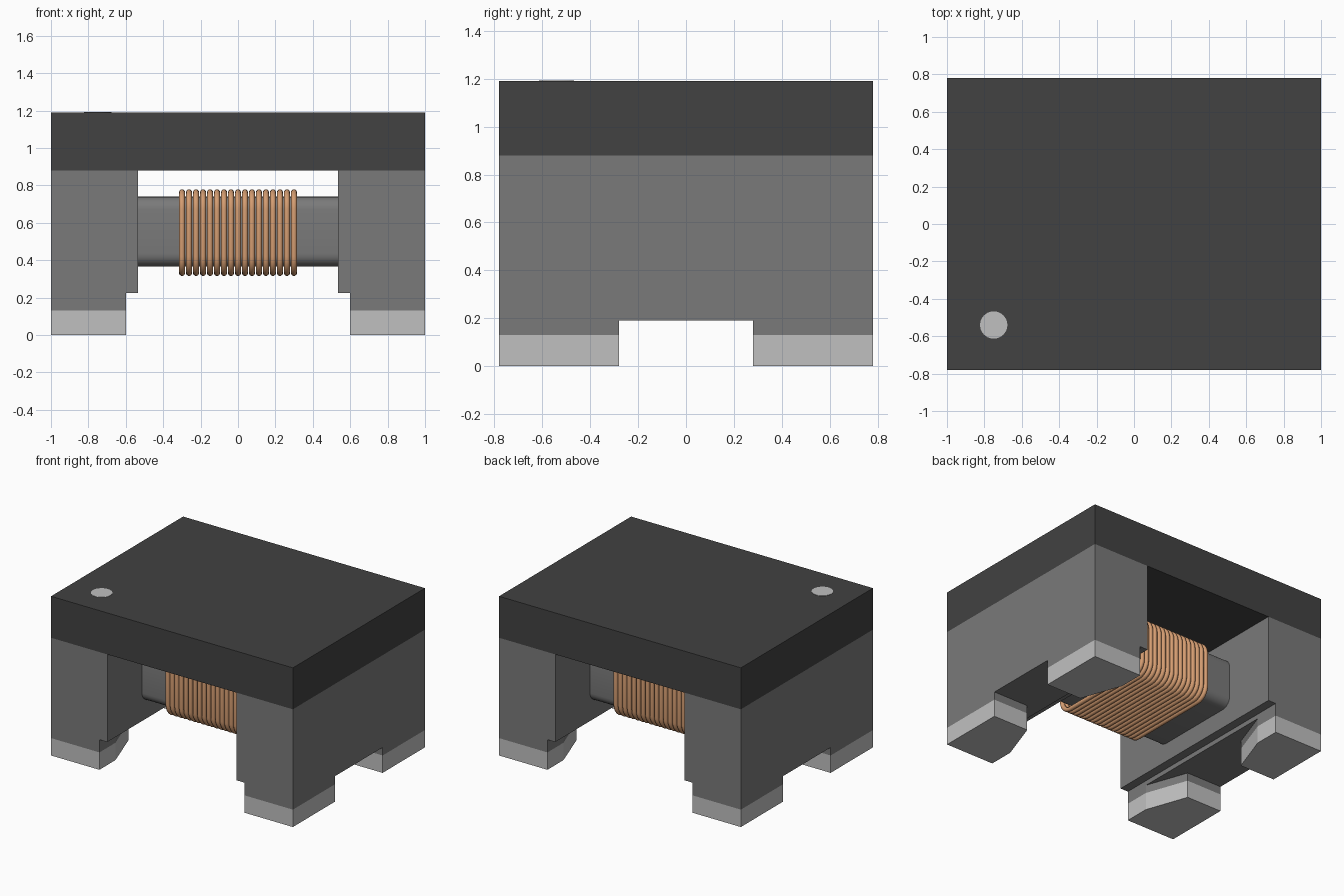
import bpy, bmesh, math
from mathutils import Vector

cube = bpy.data.objects.get("Cube")
if cube:
    bpy.data.objects.remove(cube)


def material(name, r, g, b):
    m = bpy.data.materials.new(name)
    m.use_nodes = True
    m.diffuse_color = (r, g, b, 1)
    m.node_tree.nodes["Principled BSDF"].inputs["Base Color"].default_value = (r, g, b, 1)
    return m


PLATE = material("dark grey", 0.054, 0.054, 0.054)
CORE = material("mid grey ferrite", 0.195, 0.195, 0.195)
METAL = material("light grey metal", 0.53, 0.53, 0.53)
COPPER = material("copper", 0.66, 0.335, 0.165)


def loft(name, outline, axis, levels, mats, caps=(True, True)):
    """Extrude a 2D outline along an axis; each level band takes one material."""
    def place(p, h):
        c = list(p)
        c.insert(axis, h)
        return c
    bm = bmesh.new()
    rings = [[bm.verts.new(place(p, h)) for p in outline] for h in levels]
    n = len(outline)
    for band, (low, high) in enumerate(zip(rings, rings[1:])):
        for i in range(n):
            j = (i + 1) % n
            f = bm.faces.new((low[i], low[j], high[j], high[i]))
            f.material_index = band
    if caps[0]:
        bm.faces.new(rings[0])
    if caps[1]:
        bm.faces.new(rings[-1]).material_index = len(mats) - 1
    bmesh.ops.recalc_face_normals(bm, faces=bm.faces)
    mesh = bpy.data.meshes.new(name)
    bm.to_mesh(mesh)
    bm.free()
    for m in mats:
        mesh.materials.append(m)
    obj = bpy.data.objects.new(name, mesh)
    bpy.context.collection.objects.link(obj)
    return obj


def select_only(obj):
    bpy.ops.object.select_all(action='DESELECT')
    obj.select_set(True)
    bpy.context.view_layer.objects.active = obj


def rounded_rect(half_a, half_b, radius, centre_b, steps=6):
    pts = []
    for k, (sa, sb) in enumerate(((1, 1), (-1, 1), (-1, -1), (1, -1))):
        for s in range(steps + 1):
            t = math.pi / 2 * (k + s / steps)
            pts.append((sa * (half_a - radius) + radius * math.cos(t),
                        centre_b + sb * (half_b - radius) + radius * math.sin(t)))
    return pts


W, D, H = 1.0, 0.78, 1.19
PLATE_Z, SOLE_Z, NOTCH_Z = 0.88, 0.13, 0.19
INNER, FOOT_X, FOOT_Y = 0.535, 0.6, 0.28
MID_Z = 0.5525

# Top plate and round marker
loft("top_plate", [(-W, -D), (W, -D), (W, D), (-W, D)], 2, (PLATE_Z, H), [PLATE])
circle = [(-0.75 + 0.073 * math.cos(math.tau * i / 40),
           -0.54 + 0.073 * math.sin(math.tau * i / 40)) for i in range(40)]
loft("marker_dot", circle, 2, (H, H + 0.002), [METAL])

# End blocks with stepped lower edge, each on two feet
for sx, side in ((1, "left"), (-1, "right")):
    profile = [(W, NOTCH_Z), (W, PLATE_Z), (INNER, PLATE_Z),
               (INNER, 0.225), (FOOT_X, 0.225), (FOOT_X, NOTCH_Z)]
    loft(side + "_end_block", [(sx * x, z) for x, z in profile], 1, (-D, D), [CORE])
    for sy, end in ((-1, "front"), (1, "back")):
        # Foot with a chamfered inner corner and a metal sole
        outline = [(W, D), (W, FOOT_Y), (0.71, FOOT_Y), (FOOT_X, 0.59), (FOOT_X, D)]
        loft(end + "_" + side + "_foot", [(sx * x, sy * y) for x, y in outline], 2,
             (0, SOLE_Z, NOTCH_Z), [METAL, CORE], (True, False))

# Rounded core bar between the blocks
bar = loft("core_bar", rounded_rect(0.37, 0.1875, 0.07, MID_Z), 0,
           (-INNER, INNER), [CORE], (False, False))
select_only(bar)
bpy.ops.object.shade_smooth_by_angle(angle=math.radians(30))

# Copper winding
TURNS, PITCH, WIRE = 17, 0.0374, 0.0165
curve = bpy.data.curves.new("copper_winding", 'CURVE')
curve.dimensions = '3D'
curve.bevel_depth = WIRE
curve.bevel_resolution = 3
path = rounded_rect(0.3985, 0.2155, 0.09, 0.5475)
for turn in range(TURNS):
    x = (turn - (TURNS - 1) / 2) * PITCH
    spline = curve.splines.new('POLY')
    spline.points.add(len(path) - 1)
    for point, (y, z) in zip(spline.points, path):
        point.co = (x, y, z, 1)
    spline.use_cyclic_u = True
    spline.use_smooth = True
curve.materials.append(COPPER)
winding = bpy.data.objects.new("copper_winding", curve)
bpy.context.collection.objects.link(winding)
select_only(winding)
bpy.ops.object.convert(target='MESH')
